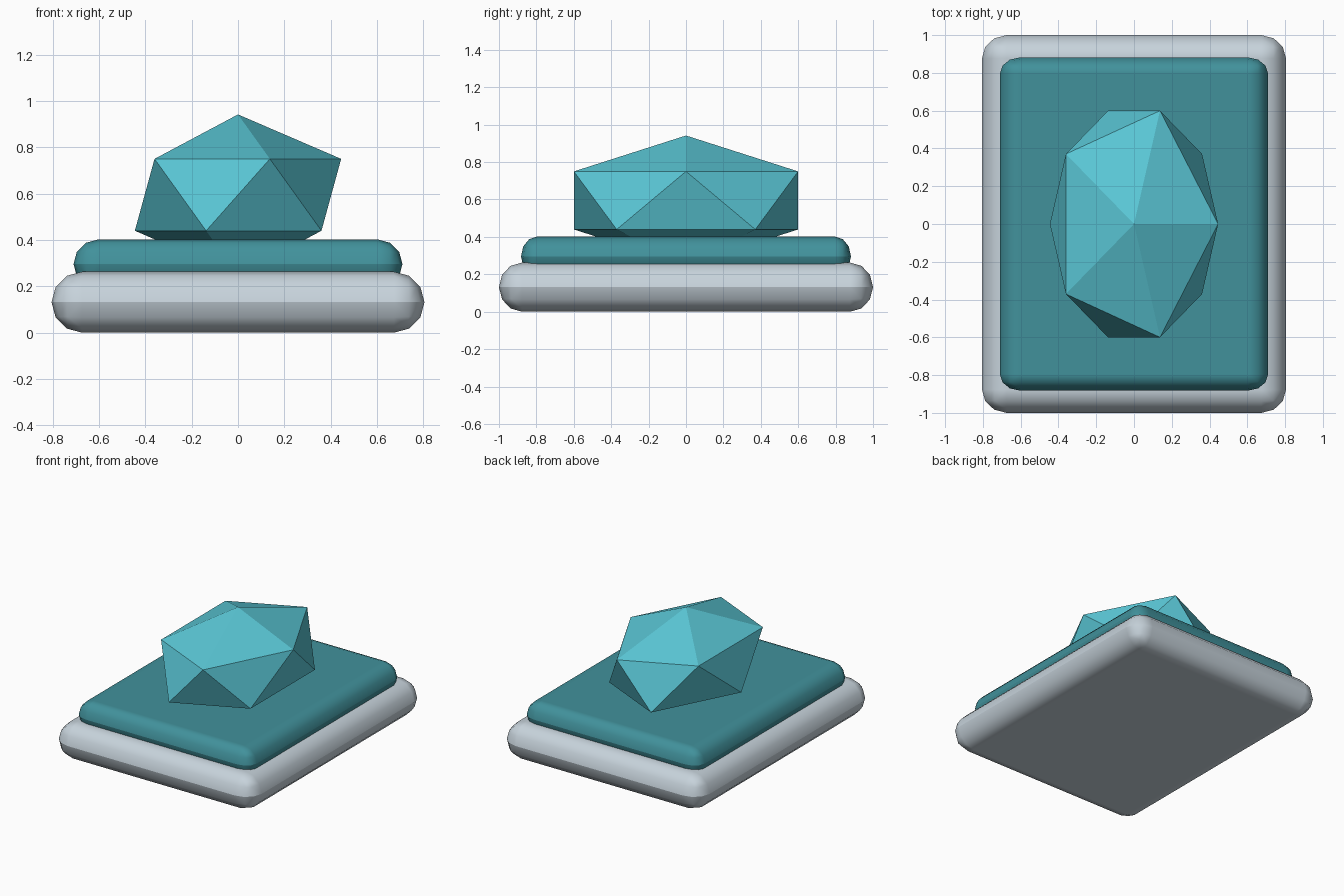
import bpy

if "Cube" in bpy.data.objects:
    bpy.data.objects.remove(bpy.data.objects["Cube"])


def material(name, rgb):
    mat = bpy.data.materials.new(name)
    mat.diffuse_color = (*rgb, 1.0)
    mat.use_nodes = True
    mat.node_tree.nodes["Principled BSDF"].inputs["Base Color"].default_value = mat.diffuse_color
    return mat


def rounded_slab(name, half_x, half_y, z_low, z_high, stretch_y, mat):
    """Box whose edges are rounded over its full half height."""
    radius = (z_high - z_low) / 2
    bpy.ops.mesh.primitive_cube_add(size=2, location=(0, 0, z_low + radius))
    obj = bpy.context.object
    obj.name = name
    obj.scale = (half_x, half_y / stretch_y, radius)
    bpy.ops.object.transform_apply(location=False, rotation=False, scale=True)
    obj.scale.y = stretch_y
    bevel = obj.modifiers.new("rounding", 'BEVEL')
    bevel.limit_method = 'NONE'
    bevel.width = radius
    bevel.segments = 3
    obj.data.materials.append(mat)
    bpy.ops.object.shade_smooth()
    # Keep the large top and bottom faces flat
    normals = obj.modifiers.new("flat_faces", 'WEIGHTED_NORMAL')
    normals.weight = 100
    return obj


silver = material("pale silver", (0.57, 0.65, 0.71))
teal = material("deep teal", (0.053, 0.285, 0.33))
aqua = material("bright aqua", (0.102, 0.57, 0.67))

# Metal base and the smaller pad sunk into it
rounded_slab("base_plate", 0.805, 1.0, 0.0, 0.263, 0.94, silver)
rounded_slab("pad", 0.71, 0.882, 0.19, 0.402, 0.82, teal)

# Faceted gem, its lower tip sunk into the pad
bpy.ops.mesh.primitive_ico_sphere_add(subdivisions=1, radius=1, location=(0, 0, 0.595))
gem = bpy.context.object
gem.name = "gem"
gem.scale = (0.498, 0.705, 0.347)
gem.data.materials.append(aqua)
bpy.ops.object.shade_flat()
